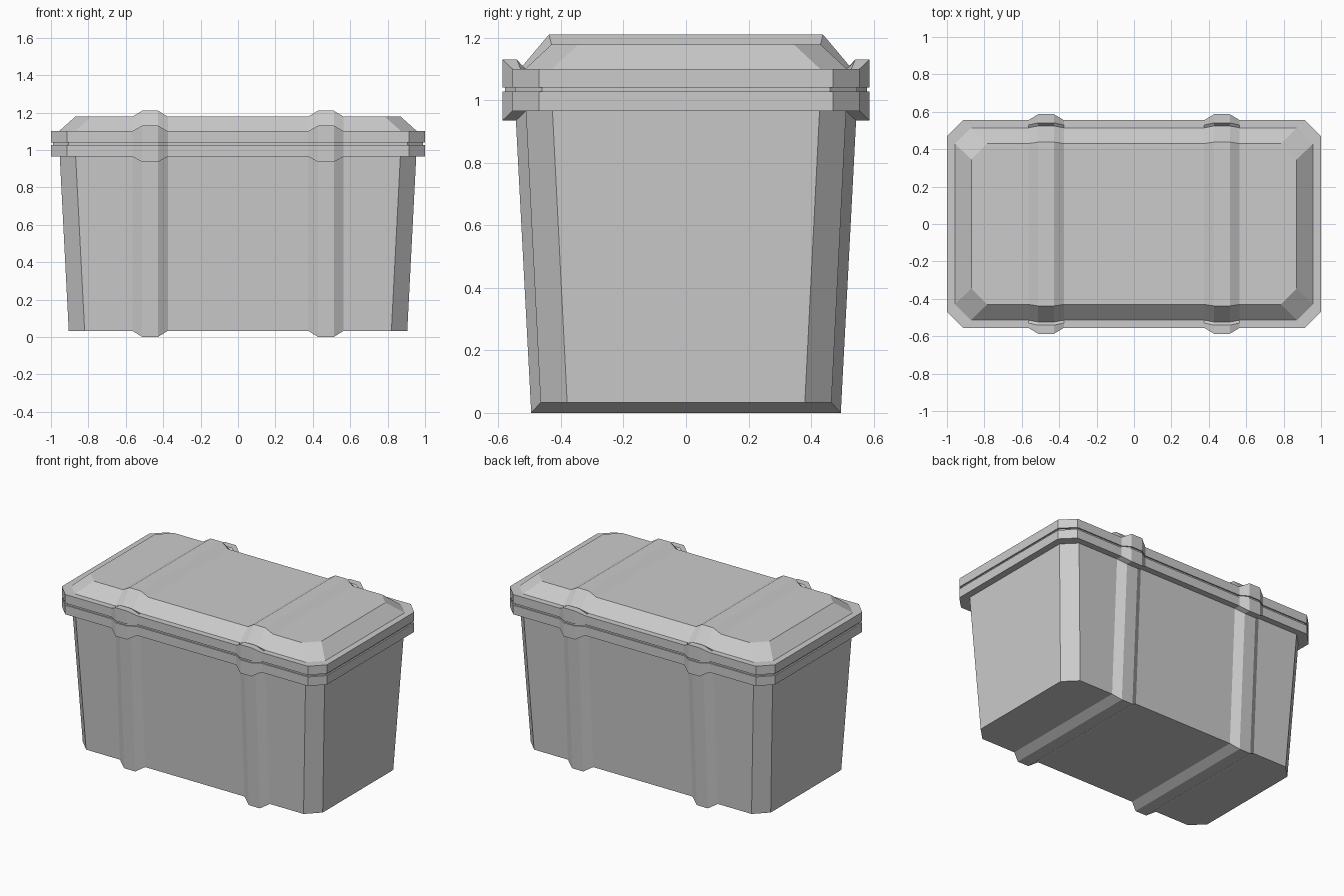
import bpy, bmesh

if "Cube" in bpy.data.objects:
    bpy.data.objects.remove(bpy.data.objects["Cube"])

RIB_X = 0.47      # rib centre
RIB_BASE = 0.095  # half width at the rib foot
RIB_TOP = 0.042   # half width at the rib crest


def ring_points(hx, hy, z, dy, dz, chamfer=0.085):
    """Chamfered rectangle with two ribs on the front and back sides."""
    front = [(-hx + chamfer, -hy, z)]
    for cx in (-RIB_X, RIB_X):
        front += [(cx - RIB_BASE, -hy, z), (cx - RIB_TOP, -hy - dy, z + dz),
                  (cx + RIB_TOP, -hy - dy, z + dz), (cx + RIB_BASE, -hy, z)]
    front.append((hx - chamfer, -hy, z))
    half = front + [(hx, -hy + chamfer, z), (hx, hy - chamfer, z)]
    return half + [(-x, -y, zz) for x, y, zz in half]


def loft(name, rings, cap_index):
    """Skin the rings, then cap one end with strips so ribs run across it."""
    bm = bmesh.new()
    loops = [[bm.verts.new(p) for p in ring_points(*r)] for r in rings]
    n = len(loops[0])
    for a, b in zip(loops, loops[1:]):
        for i in range(n):
            j = (i + 1) % n
            bm.faces.new((a[i], a[j], b[j], b[i]))
    cap = loops[cap_index]
    front, back = cap[:10], cap[12:22][::-1]
    for i in range(9):
        bm.faces.new((front[i], front[i + 1], back[i + 1], back[i]))
    bm.faces.new((cap[9], cap[10], cap[11], cap[12]))
    bm.faces.new((cap[21], cap[22], cap[23], cap[0]))
    bmesh.ops.recalc_face_normals(bm, faces=bm.faces)
    # the open end faces the seam; make sure the cap points outward
    bm.faces.ensure_lookup_table()
    bm.normal_update()
    cap_face = bm.faces[(len(rings) - 1) * n + 4]
    if (cap_face.normal.z > 0) != (cap_index == -1):
        bmesh.ops.reverse_faces(bm, faces=bm.faces)
    mesh = bpy.data.meshes.new(name)
    bm.to_mesh(mesh)
    bm.free()
    obj = bpy.data.objects.new(name, mesh)
    bpy.context.collection.objects.link(obj)
    return obj


# Tapered container with its rim and recessed seam
# (half x, half y, z, rib outward offset, rib vertical offset)
loft("container_body", [
    (0.905, 0.465, 0.033, 0.030, -0.033),
    (0.953, 0.512, 0.965, 0.032, -0.030),
    (1.000, 0.555, 0.965, 0.032, -0.030),
    (1.000, 0.555, 1.027, 0.032, 0.0),
    (0.990, 0.546, 1.027, 0.032, 0.0),
    (0.990, 0.546, 1.040, 0.032, 0.0),
], 0)

# Lid with rim, valley and raised top
loft("lid", [
    (0.990, 0.546, 1.040, 0.032, 0.0),
    (1.000, 0.555, 1.040, 0.032, 0.0),
    (1.000, 0.555, 1.100, 0.032, 0.030),
    (0.972, 0.529, 1.100, 0.012, 0.030),
    (0.957, 0.514, 1.100, 0.010, 0.008),
    (0.870, 0.430, 1.178, 0.008, 0.032),
], -1)
